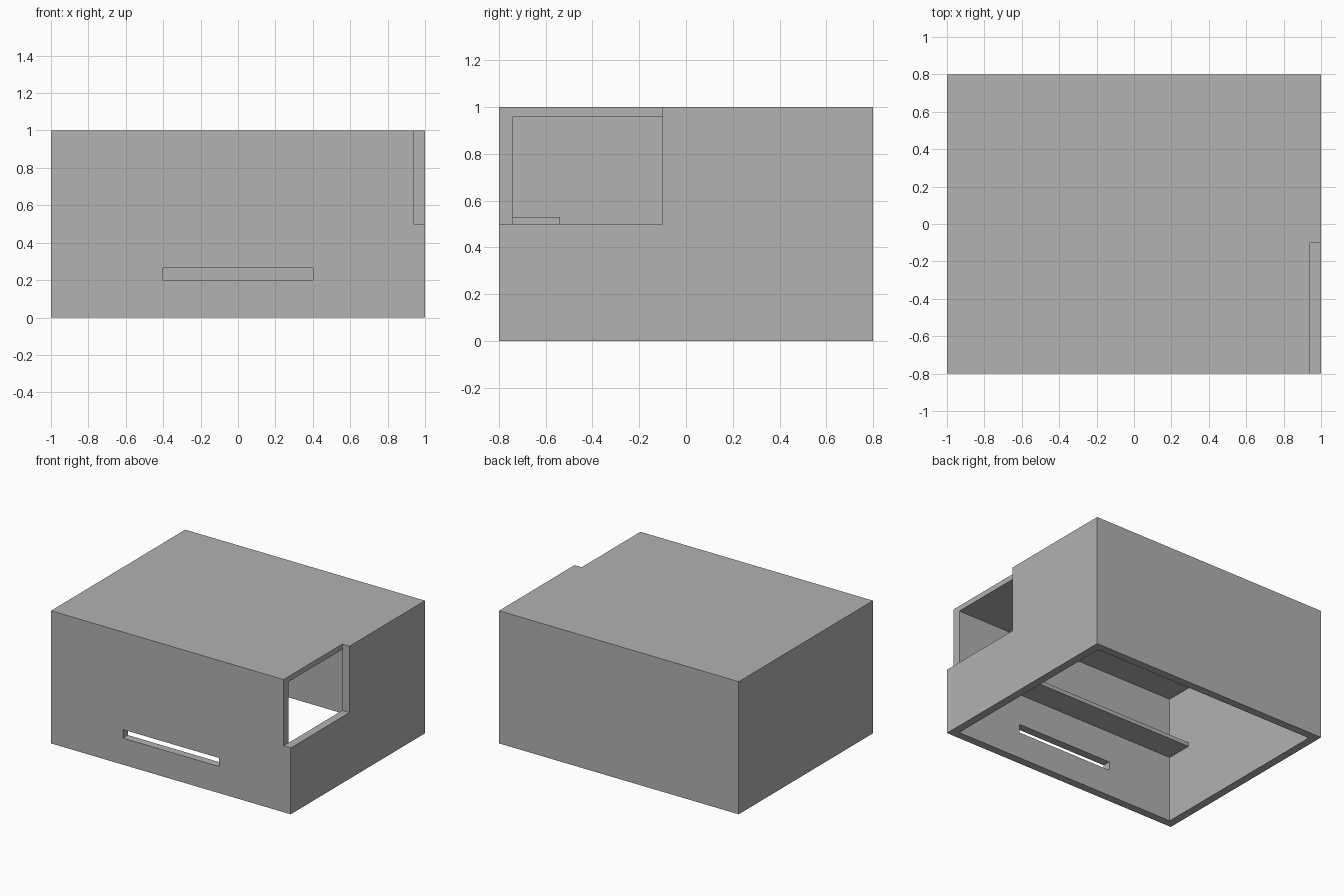
import bpy
from mathutils import Vector

cube = bpy.data.objects.get("Cube")
if cube:
    bpy.data.objects.remove(cube, do_unlink=True)

grey = bpy.data.materials.new("mid grey")
grey.use_nodes = True
colour = (0.445, 0.445, 0.445, 1)
grey.diffuse_color = colour
bsdf = next(n for n in grey.node_tree.nodes if n.type == "BSDF_PRINCIPLED")
bsdf.inputs["Base Color"].default_value = colour


def box(name, low, high):
    """Box between two opposite corners."""
    low, high = Vector(low), Vector(high)
    bpy.ops.mesh.primitive_cube_add(size=1, location=(low + high) / 2)
    obj = bpy.context.object
    obj.name = name
    obj.scale = high - low
    bpy.ops.object.transform_apply(location=True, rotation=False, scale=True)
    obj.data.materials.append(grey)
    return obj


def cut(target, low, high):
    """Subtract a box from the target and discard the cutter."""
    cutter = box("cutter", low, high)
    cutter.hide_render = True
    bpy.ops.object.select_all(action="DESELECT")
    target.select_set(True)
    bpy.context.view_layer.objects.active = target
    mod = target.modifiers.new("cut", "BOOLEAN")
    mod.operation = "DIFFERENCE"
    mod.solver = "EXACT"
    mod.object = cutter
    bpy.ops.object.modifier_apply(modifier=mod.name)
    bpy.data.objects.remove(cutter, do_unlink=True)


wall, roof = 0.06, 0.04
x_in, y_in = 1 - wall, 0.8 - wall

# Open-bottomed housing
housing = box("housing", (-1, -0.8, 0), (1, 0.8, 1))
cut(housing, (-x_in, -y_in, -0.1), (x_in, y_in, 1 - roof))

# Corner opening in the left side wall
cut(housing, (x_in, -0.9, 0.5), (1.1, -0.1, 1.1))

# Slot through the front wall
cut(housing, (-0.4, -0.9, 0.2), (0.4, -0.7, 0.265))

# Ledge inside the front wall
box("inner_shelf", (-x_in, -y_in, 0.5), (0.6, -0.54, 0.53))
